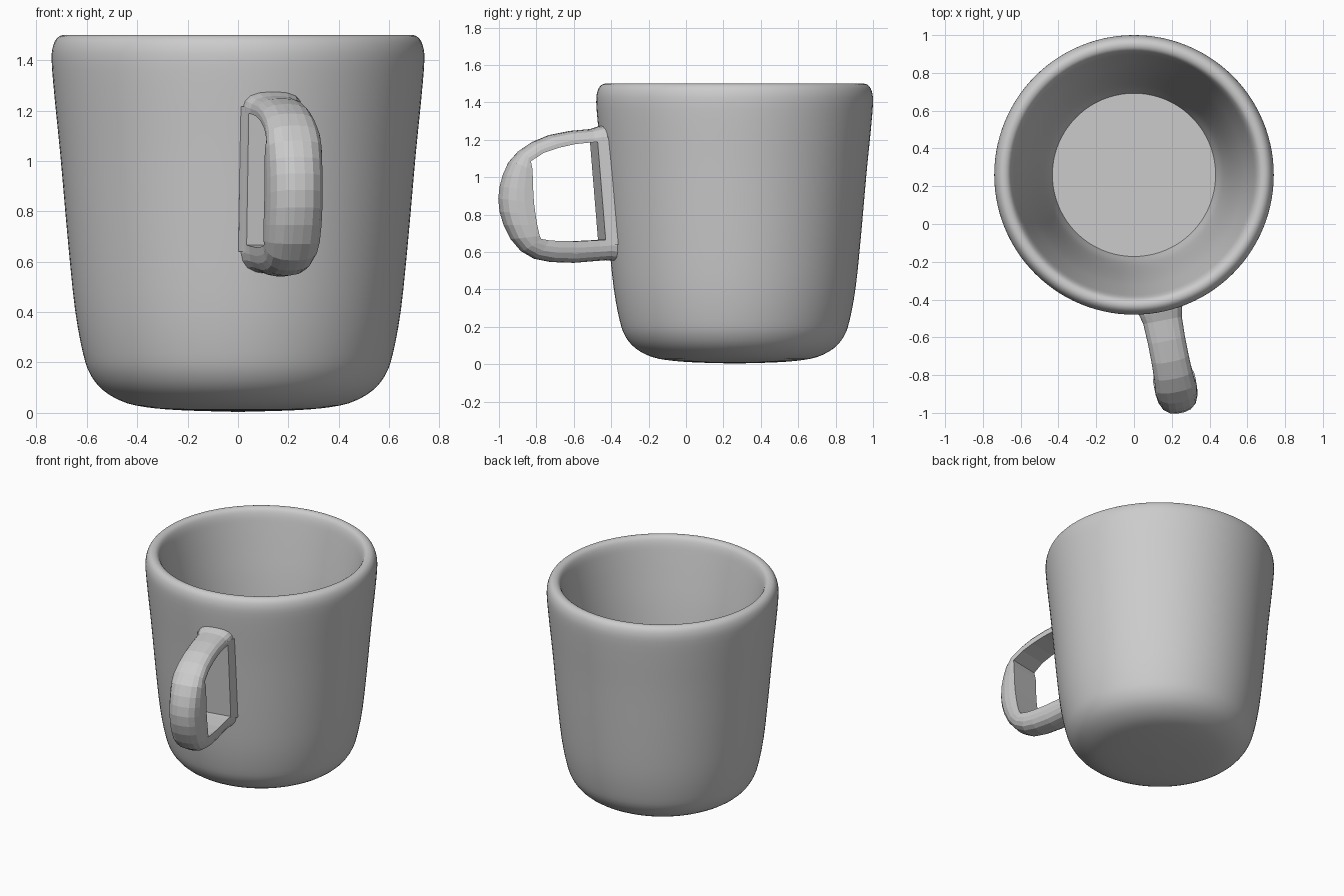
import bpy, bmesh, math
from mathutils import Vector

if "Cube" in bpy.data.objects:
    bpy.data.objects.remove(bpy.data.objects["Cube"])

CY = 0.26                      # mug axis offset in y
ANG = math.radians(11.1)       # handle turned slightly to the right
OUT = Vector((math.sin(ANG), -math.cos(ANG), 0))
SIDE = Vector((math.cos(ANG), math.sin(ANG), 0))

mat = bpy.data.materials.new("light_grey")
mat.diffuse_color = (0.6, 0.6, 0.6, 1)
mat.use_nodes = True
mat.node_tree.nodes["Principled BSDF"].inputs["Base Color"].default_value = mat.diffuse_color


def finish(name, bm):
    bmesh.ops.recalc_face_normals(bm, faces=bm.faces)
    me = bpy.data.meshes.new(name)
    bm.to_mesh(me)
    bm.free()
    me.materials.append(mat)
    ob = bpy.data.objects.new(name, me)
    bpy.context.collection.objects.link(ob)
    return ob


def smooth(ob, deg):
    bpy.ops.object.select_all(action='DESELECT')
    bpy.context.view_layer.objects.active = ob
    ob.select_set(True)
    bpy.ops.object.shade_smooth_by_angle(angle=math.radians(deg))


def smooth_path(pts, n):
    """Catmull-Rom curve through the points."""
    p = [Vector(q) for q in pts]
    p = [2 * p[0] - p[1]] + p + [2 * p[-1] - p[-2]]
    res = []
    for i in range(1, len(p) - 2):
        a, b, c, d = p[i - 1:i + 3]
        for k in range(n):
            t = k / n
            res.append(0.5 * (2 * b + (c - a) * t + (2 * a - 5 * b + 4 * c - d) * t * t
                              + (3 * b - a - 3 * c + d) * t ** 3))
    return res + [p[-2]]


# Cup: outer wall, rim and inner wall as one lathed profile
outer = [(0.02, 0.004), (0.2, 0.009), (0.33, 0.018), (0.44, 0.038), (0.53, 0.085), (0.585, 0.15),
         (0.615, 0.235), (0.647, 0.41), (0.675, 0.68), (0.705, 1.02), (0.728, 1.25),
         (0.74, 1.4), (0.733, 1.46), (0.715, 1.49), (0.69, 1.5), (0.663, 1.49),
         (0.645, 1.455), (0.63, 1.39), (0.602, 1.25), (0.565, 1.05), (0.53, 0.8),
         (0.495, 0.5), (0.465, 0.28), (0.432, 0.16)]
profile = smooth_path(outer, 3)
SEG = 112
bm = bmesh.new()
rings = []
for q in profile:
    rings.append([bm.verts.new((q.x * math.cos(2 * math.pi * i / SEG),
                                CY + q.x * math.sin(2 * math.pi * i / SEG), q.y))
                  for i in range(SEG)])
for a, b in zip(rings, rings[1:]):
    for i in range(SEG):
        j = (i + 1) % SEG
        bm.faces.new((a[i], a[j], b[j], b[i]))
bm.faces.new(rings[0])
bm.faces.new(rings[-1])
smooth(finish("cup", bm), 35)


def place(y, s, z):
    """Side-view y and sideways offset to a point on the turned handle."""
    r = (CY - y) / math.cos(ANG)
    return Vector((0, CY, z)) + OUT * r + SIDE * s


# Handle: D-shaped section, flat on the inside, (outer y, z, inner y, z, half width)
stations = [
    (-0.42, 1.283, -0.42, 1.19, 0.122), (-0.47, 1.27, -0.47, 1.19, 0.114),
    (-0.51, 1.257, -0.51, 1.187, 0.104), (-0.62, 1.247, -0.61, 1.177, 0.1),
    (-0.73, 1.225, -0.7, 1.157, 0.1), (-0.82, 1.188, -0.78, 1.13, 0.102),
    (-0.89, 1.14, -0.85, 1.085, 0.107), (-0.945, 1.08, -0.842, 1.04, 0.112),
    (-0.975, 1.015, -0.84, 0.98, 0.112), (-0.993, 0.95, -0.838, 0.92, 0.112),
    (-1.0, 0.885, -0.834, 0.86, 0.112), (-0.993, 0.815, -0.826, 0.8, 0.112),
    (-0.972, 0.745, -0.817, 0.745, 0.112), (-0.935, 0.67, -0.803, 0.685, 0.11),
    (-0.88, 0.605, -0.795, 0.67, 0.105), (-0.81, 0.564, -0.75, 0.662, 0.1),
    (-0.72, 0.546, -0.69, 0.658, 0.1), (-0.6, 0.542, -0.6, 0.657, 0.1),
    (-0.48, 0.552, -0.48, 0.663, 0.102), (-0.43, 0.556, -0.43, 0.667, 0.11),
    (-0.38, 0.553, -0.38, 0.667, 0.118)]
half = [(1, 0), (1, 0.3), (0.94, 0.56), (0.78, 0.8), (0.5, 0.95), (0.18, 1)]
section = half + [(-s, t) for s, t in reversed(half)]
bm = bmesh.new()
rings = []
for yo, zo, yi, zi, w in stations:
    rings.append([bm.verts.new(place(yi + (yo - yi) * t, s * w, zi + (zo - zi) * t))
                  for s, t in section])
n = len(section)
for a, b in zip(rings, rings[1:]):
    for i in range(n):
        j = (i + 1) % n
        bm.faces.new((a[i], a[j], b[j], b[i]))
bm.faces.new(rings[0])
bm.faces.new(rings[-1])
finish("handle", bm)

# Flat pad on the cup wall inside the handle opening, with softly flared sides
bm = bmesh.new()
rings = []
for yf, z in ((-0.448, 0.64), (-0.495, 1.215)):
    rings.append([bm.verts.new(place(yf + d, s, z)) for d, s in
                  ((0.1, -0.128), (0.052, -0.128), (0.03, -0.113), (0, -0.107),
                   (0, 0.107), (0.03, 0.113), (0.052, 0.128), (0.1, 0.128))])
for i in range(8):
    j = (i + 1) % 8
    bm.faces.new((rings[0][i], rings[0][j], rings[1][j], rings[1][i]))
bm.faces.new(rings[0])
bm.faces.new(rings[1])
smooth(finish("handle_pad", bm), 60)
